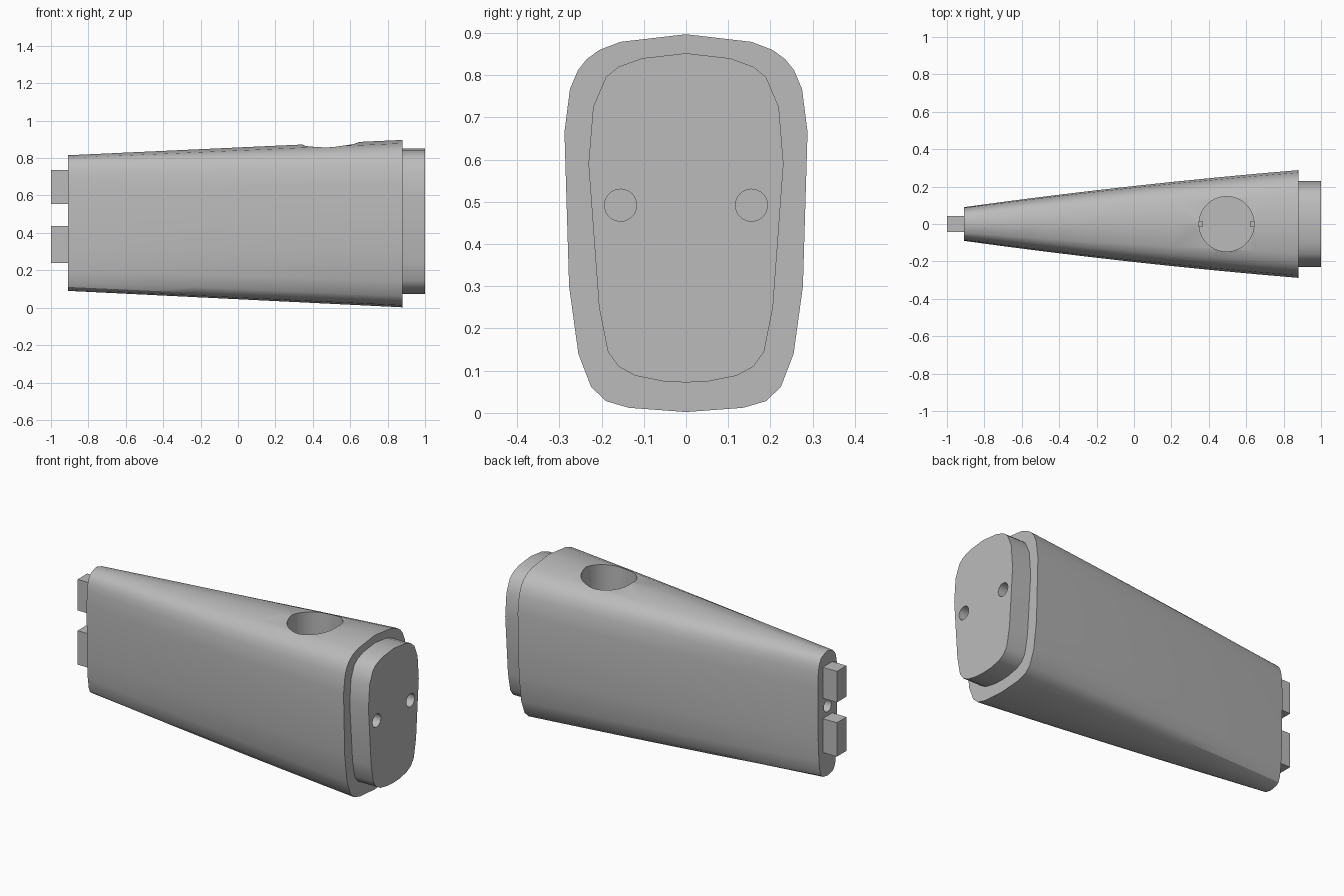
import bpy, bmesh, math
from mathutils import Matrix

cube = bpy.data.objects.get("Cube")
if cube:
    bpy.data.objects.remove(cube, do_unlink=True)

grey = bpy.data.materials.new("plain grey")
grey.use_nodes = True
COLOUR = (0.5, 0.5, 0.5, 1)
grey.diffuse_color = COLOUR
grey.node_tree.nodes["Principled BSDF"].inputs["Base Color"].default_value = COLOUR

# Half outlines (y, z), from top centre to bottom centre
BODY = [(0, .897), (.155, .879), (.205, .86), (.235, .838), (.256, .812), (.275, .767),
        (.288, .665), (.277, .3), (.255, .14), (.225, .062), (.19, .028), (.135, .012), (0, .002)]
PLUG = [(0, .852), (.105, .84), (.16, .82), (.19, .795), (.22, .725), (.231, .59),
        (.206, .25), (.185, .145), (.16, .11), (.12, .088), (.055, .075), (0, .072)]


def finish(bm, name):
    bmesh.ops.recalc_face_normals(bm, faces=bm.faces)
    mesh = bpy.data.meshes.new(name)
    bm.to_mesh(mesh)
    bm.free()
    mesh.materials.append(grey)
    obj = bpy.data.objects.new(name, mesh)
    bpy.context.collection.objects.link(obj)
    return obj


def loft(name, half, sections):
    """Skin a mirrored outline through sections of (x, half width, bottom, top)."""
    outline = half + [(-y, z) for y, z in reversed(half[1:-1])]
    wide = max(y for y, z in half)
    low, high = half[-1][1], half[0][1]
    bm = bmesh.new()
    rings = []
    for x, width, bottom, top in sections:
        rings.append([bm.verts.new((x, y / wide * width,
                                    bottom + (z - low) / (high - low) * (top - bottom)))
                      for y, z in outline])
    n = len(outline)
    for a, b in zip(rings, rings[1:]):
        for i in range(n):
            bm.faces.new((a[i], a[(i + 1) % n], b[(i + 1) % n], b[i]))
    bm.faces.new(rings[0])
    bm.faces.new(rings[-1])
    return finish(bm, name)


def box(name, centre, size):
    bm = bmesh.new()
    bmesh.ops.create_cube(bm, size=1, matrix=Matrix.Translation(centre) @ Matrix.Diagonal((*size, 1)))
    return finish(bm, name)


def drill(target, centre, radius, depth, axis, sides):
    """Bore a round hole, then discard the cutter."""
    turn = Matrix.Rotation(math.pi / 2, 4, 'Y') if axis == 'X' else Matrix.Identity(4)
    bm = bmesh.new()
    bmesh.ops.create_cone(bm, cap_ends=True, segments=sides, radius1=radius, radius2=radius,
                          depth=depth, matrix=Matrix.Translation(centre) @ turn)
    cutter = finish(bm, "hole_cutter")
    cutter.hide_render = True
    mod = target.modifiers.new("bore", 'BOOLEAN')
    mod.operation, mod.solver, mod.object = 'DIFFERENCE', 'EXACT', cutter
    bpy.context.view_layer.objects.active = target
    bpy.ops.object.modifier_apply(modifier=mod.name)
    bpy.data.objects.remove(cutter, do_unlink=True)


def smooth(obj):
    bpy.ops.object.select_all(action='DESELECT')
    obj.select_set(True)
    bpy.context.view_layer.objects.active = obj
    bpy.ops.object.shade_smooth_by_angle(angle=math.radians(32))


# Tapered body with gently bowed sides
STEPS = 8
sections = []
for i in range(STEPS + 1):
    t = i / STEPS
    sections.append((-.91 + 1.79 * t, .09 + .198 * t + .05 * t * (1 - t),
                     .09 - .088 * t, .815 + .082 * t))
body = loft("tapered_body", BODY, sections)

# Round socket in the top and small bore in the narrow end
drill(body, (.495, 0, .7), .147, .8, 'Z', 64)
drill(body, (-.91, 0, .495), .035, .3, 'X', 32)
smooth(body)

# Plug on the wide end with two peg holes
plug = loft("end_plug", PLUG, [(x, .231, .072, .852) for x in (.88, 1)])
for side in (-1, 1):
    drill(plug, (1, side * .155, .492), .038, .2, 'X', 32)
smooth(plug)

# Two square tabs on the narrow end
for name, low, high in (("lower_tab", .24, .437), ("upper_tab", .555, .735)):
    box(name, (-.95, 0, (low + high) / 2), (.1, .088, high - low))

# Small locking lugs inside the socket
for name, side in (("inner_lug", -1), ("outer_lug", 1)):
    box(name, (.495 + side * .14, 0, .45), (.028, .028, .06))
